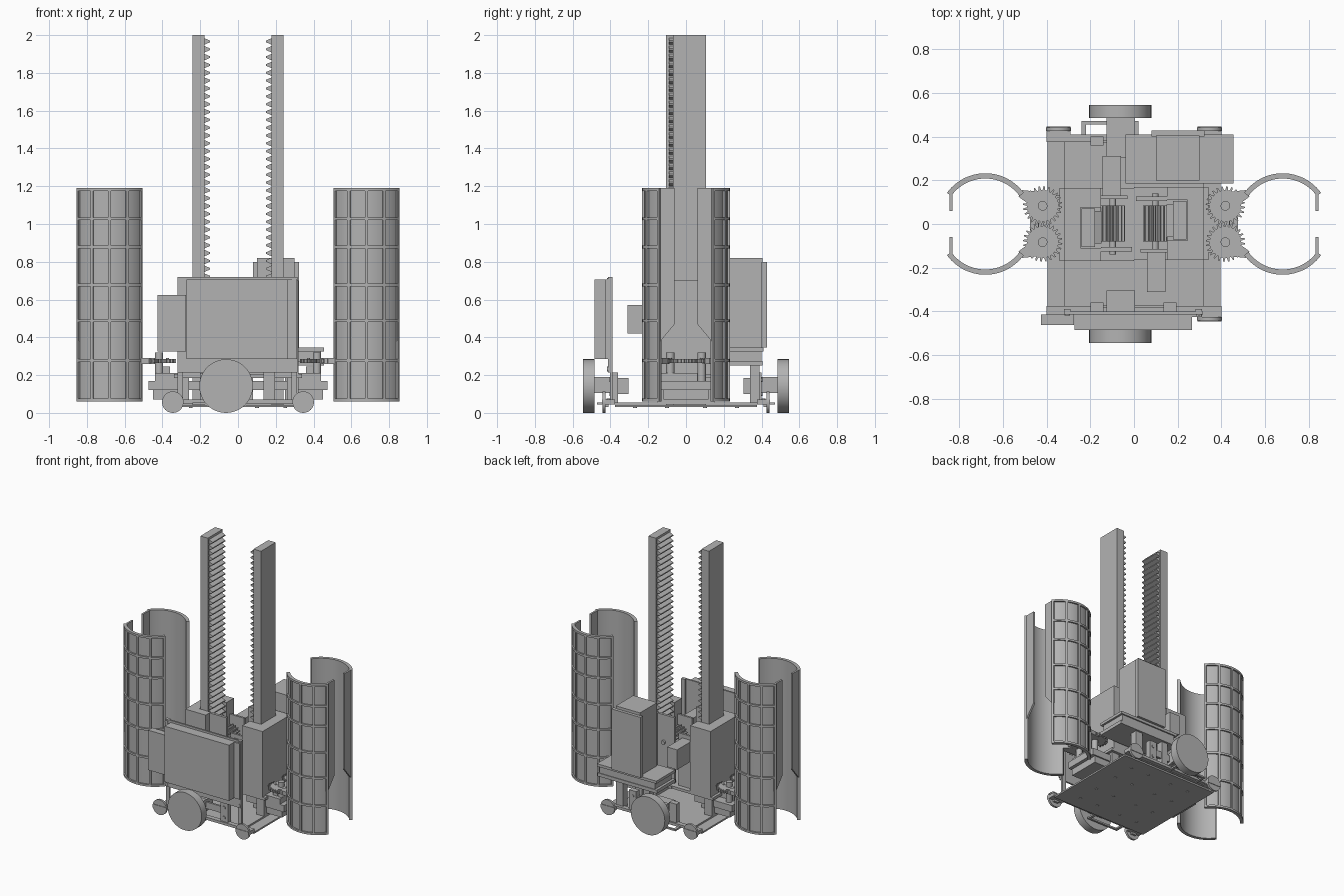
import bpy, bmesh
from math import sin, cos, pi, radians
from mathutils import Vector

old = bpy.data.objects.get("Cube")
if old:
    bpy.data.objects.remove(old)

grey = bpy.data.materials.new("plain grey")
grey.use_nodes = True
grey.diffuse_color = (0.45, 0.45, 0.45, 1)
grey.node_tree.nodes["Principled BSDF"].inputs["Base Color"].default_value = (0.45, 0.45, 0.45, 1)


def finish(name, bm, smooth=False):
    bmesh.ops.recalc_face_normals(bm, faces=bm.faces[:])
    mesh = bpy.data.meshes.new(name)
    bm.to_mesh(mesh)
    bm.free()
    mesh.materials.append(grey)
    ob = bpy.data.objects.new(name, mesh)
    bpy.context.collection.objects.link(ob)
    if smooth:
        bpy.ops.object.select_all(action='DESELECT')
        ob.select_set(True)
        bpy.context.view_layer.objects.active = ob
        bpy.ops.object.shade_smooth_by_angle(angle=radians(30))
    return ob


def add_prism(bm, pts, axis, lo, hi):
    """Extrude a 2D outline along an axis; outline is in the other two axes in order."""
    def place(p, d):
        c = list(p)
        c.insert("xyz".index(axis), d)
        return Vector(c)
    a = [bm.verts.new(place(p, lo)) for p in pts]
    b = [bm.verts.new(place(p, hi)) for p in pts]
    bm.faces.new(a[::-1])
    bm.faces.new(b)
    for i in range(len(pts)):
        j = (i + 1) % len(pts)
        bm.faces.new((a[i], a[j], b[j], b[i]))


def prism(name, pts, axis, lo, hi, smooth=False):
    bm = bmesh.new()
    add_prism(bm, pts, axis, lo, hi)
    return finish(name, bm, smooth)


def box(name, x0, x1, y0, y1, z0, z1):
    return prism(name, [(x0, y0), (x1, y0), (x1, y1), (x0, y1)], "z", z0, z1)


def circle(cu, cv, r, n=32):
    return [(cu + r * cos(2 * pi * i / n), cv + r * sin(2 * pi * i / n)) for i in range(n)]


def disc(name, cu, cv, r, axis, lo, hi, n=32):
    return prism(name, circle(cu, cv, r, n), axis, lo, hi, n > 16)


def gear_outline(cu, cv, r, depth, teeth):
    pts = []
    for i in range(teeth):
        for f, rr in ((0, r - depth), (0.35, r - depth), (0.55, r), (0.8, r)):
            a = 2 * pi * (i + f) / teeth
            pts.append((cu + rr * cos(a), cv + rr * sin(a)))
    return pts


def arc_band(cx, cy, r0, r1, a0, a1, sy, n):
    angs = [radians(a0 + (a1 - a0) * i / n) for i in range(n + 1)]
    return ([(cx + r1 * cos(a), cy + sy * r1 * sin(a)) for a in angs]
            + [(cx + r0 * cos(a), cy + sy * r0 * sin(a)) for a in reversed(angs)])


# Gripper shells: curved wall, outer rib grid, flat finger plate, gear and arm
Z0, Z1 = 0.06, 1.19
for sx, side in ((-1, "right"), (1, "left")):
    for sy, end in ((-1, "front"), (1, "back")):
        tag = f"{side}_{end}"
        cx, cy = sx * 0.68, sy * 0.015
        prism(f"shell_{tag}", arc_band(cx, cy, 0.193, 0.206, 36, 144, sy, 28), "z", Z0, Z1, True)
        bm = bmesh.new()
        for z in (0.06, 0.27, 0.48, 0.67, 0.87, 1.02, 1.175):
            add_prism(bm, arc_band(cx, cy, 0.204, 0.217, 36, 144, sy, 28), "z", z, z + 0.015)
        for a in (38, 64, 90, 116, 142):
            add_prism(bm, arc_band(cx, cy, 0.204, 0.217, a - 2, a + 2, sy, 2), "z", Z0, Z1)
        finish(f"shell_ribs_{tag}", bm, True)
        x = sx * 0.838
        prism(f"finger_plate_{tag}",
              [(sy * 0.06, Z1), (sy * 0.15, Z1), (sy * 0.15, 0.38), (sy * 0.135, 0.38), (sy * 0.06, 0.47)],
              "x", x - 0.007, x + 0.007)
        gx, gy = sx * 0.418, sy * 0.083
        prism(f"grip_gear_{tag}", gear_outline(gx, gy, 0.09, 0.018, 24), "z", 0.265, 0.285)
        disc(f"gear_hub_{tag}", gx, gy, 0.022, "z", 0.16, 0.32, 20)
        prism(f"grip_arm_{tag}", [(gx + sx * 0.02, gy + sy * 0.065), (gx + sx * 0.095, sy * 0.155),
                                  (gx + sx * 0.11, sy * 0.125), (gx + sx * 0.06, gy + sy * 0.005)],
              "z", 0.26, 0.29)
        # Gear bolts
        for d in (-0.045, 0.045):
            disc(f"gear_bolt_{tag}", gx + d, gy, 0.008, "z", 0.28, 0.29, 12)

# Grip servos
for sx, side in ((-1, "right"), (1, "left")):
    def sbox(name, a, b, *rest):
        box(f"{name}_{side}", min(sx * a, sx * b), max(sx * a, sx * b), *rest)
    sbox("servo_body", 0.32, 0.45, -0.12, 0.12, 0.07, 0.12)
    sbox("servo_flange", 0.16, 0.475, -0.13, 0.13, 0.12, 0.17)
    sbox("servo_top", 0.31, 0.44, -0.13, 0.06, 0.17, 0.21)
    sbox("servo_cable_box", 0.36, 0.4, -0.1, -0.07, 0.21, 0.245)

# Lift racks, housings, pinions and motors, with half-turn symmetry
for s, side in ((-1, "right"), (1, "left")):
    def tbox(name, x0, x1, y0, y1, z0, z1):
        xs, ys = sorted((s * x0, s * x1)), sorted((s * y0, s * y1))
        return box(f"{name}_{side}", *xs, *ys, z0, z1)
    tbox("rack_column", 0.178, 0.24, -0.07, 0.105, 0.04, 2.0)
    bm = bmesh.new()
    pitch = 0.0415
    for i in range(44):
        z = 1.99 - pitch * (i + 1)
        add_prism(bm, [(s * 0.18, z), (s * 0.148, z + 0.014), (s * 0.148, z + 0.022), (s * 0.18, z + 0.036)],
                  "y", min(s * -0.06, s * 0.09), max(s * -0.06, s * 0.09))
    finish(f"rack_teeth_{side}", bm)
    # Housing is a hollow channel around the column
    tbox("housing_outer_wall", 0.245, 0.32, -0.165, 0.17, 0.2, 0.7)
    tbox("housing_front_wall", 0.15, 0.245, -0.165, -0.075, 0.2, 0.7)
    tbox("housing_back_wall", 0.15, 0.245, 0.11, 0.17, 0.2, 0.7)
    tbox("housing_foot", 0.0, 0.34, -0.165, 0.17, 0.185, 0.205)
    tbox("gear_plate_inner", 0.01, 0.15, 0.105, 0.125, 0.2, 0.7)
    tbox("gear_plate_outer", 0.03, 0.15, -0.13, -0.115, 0.2, 0.6)
    tbox("housing_leg", 0.26, 0.32, -0.15, 0.15, 0.05, 0.2)
    prism(f"pinion_{side}", gear_outline(s * 0.097, 0.495, 0.056, 0.014, 14), "y", -0.08, 0.085)
    disc(f"pinion_shaft_{side}", s * 0.097, 0.495, 0.015, "y", -0.14, 0.14, 16)
    tbox("lift_motor", 0.06, 0.143, -0.31, -0.13, 0.42, 0.57)

# Base plates and cross bars
box("base_plate", -0.395, 0.395, -0.375, 0.375, 0.03, 0.042)
box("deck_plate", -0.32, 0.32, -0.38, 0.38, 0.044, 0.056)
for sx in (-1, 1):
    for sy in (-1, 1):
        x, y = sx * 0.345, sy * 0.41
        # Caster mounts and caster discs
        box("caster_mount", x - 0.055, x + 0.055, y - 0.035, y + 0.035, 0.044, 0.07)
        box("caster_fork", x - 0.02, x + 0.02, min(y, y + sy * 0.02), max(y, y + sy * 0.02), 0.03, 0.06)
        disc("caster_wheel", x, 0.057, 0.057, "y", sy * 0.433 - 0.008, sy * 0.433 + 0.008)
        for d in (-0.025, 0.025):
            disc("caster_bolt", x + d, y, 0.011, "z", 0.065, 0.075, 14)
        # Underside bolts
        for u in (0.1, 0.25):
            for v in (0.1, 0.27):
                disc("base_bolt", sx * u, sy * v, 0.01, "z", 0.026, 0.034, 12)
for sy, end in ((-1, "front"), (1, "back")):
    def ybox(name, x0, x1, a, b, z0, z1):
        ys = sorted((sy * a, sy * b))
        box(f"{name}_{end}", x0, x1, *ys, z0, z1)
    # Drive wheels with motors
    disc(f"drive_wheel_{end}", -0.063, 0.142, 0.142, "y", min(sy * 0.485, sy * 0.545), max(sy * 0.485, sy * 0.545), 48)
    ybox("drive_hub", -0.125, 0.005, 0.38, 0.487, 0.105, 0.19)
    ybox("drive_motor", -0.125, 0.005, 0.305, 0.4, 0.1, 0.185)
    ybox("motor_bracket_a", -0.2, -0.14, 0.36, 0.4, 0.056, 0.21)
    ybox("motor_bracket_b", 0.135, 0.195, 0.36, 0.4, 0.056, 0.215)
    ybox("bracket_bar", -0.2, 0.195, 0.37, 0.385, 0.12, 0.17)
    for z in (0.1, 0.175):
        disc(f"bracket_bolt_{end}", 0.165, z, 0.012, "y", min(sy * 0.395, sy * 0.405), max(sy * 0.395, sy * 0.405), 14)
    # Open guard frame under the wheel
    ybox("guard_rail", -0.24, 0.02, 0.455, 0.47, 0.044, 0.056)
    ybox("guard_end_a", -0.24, -0.22, 0.37, 0.46, 0.044, 0.056)
    ybox("guard_end_b", 0.0, 0.02, 0.37, 0.46, 0.044, 0.056)
    ybox("cross_bar", -0.3, 0.3, 0.375, 0.41, 0.05, 0.07)

# Front control panel, control box and side pack
box("front_panel", -0.32, 0.315, -0.413, -0.4, 0.215, 0.72)
for x in (-0.305, 0.297):
    box("panel_post", x - 0.015, x + 0.015, -0.402, -0.388, 0.06, 0.72)
    for z in (0.232, 0.7):
        disc("panel_bolt", x, z, 0.013, "y", -0.418, -0.41, 16)
box("control_box", -0.272, 0.265, -0.485, -0.413, 0.285, 0.705)
box("control_box_side", 0.262, 0.312, -0.425, -0.41, 0.285, 0.705)
box("side_pack", -0.425, -0.275, -0.462, -0.413, 0.325, 0.625)

# Rear tray with tall pack
box("tray_floor", -0.04, 0.455, 0.185, 0.405, 0.25, 0.275)
box("tray_body", -0.02, 0.44, 0.2, 0.4, 0.275, 0.335)
box("tray_lip", -0.04, 0.455, 0.185, 0.41, 0.325, 0.345)
box("tray_clip", 0.1, 0.3, 0.37, 0.425, 0.345, 0.38)
box("tall_pack", 0.1, 0.3, 0.2, 0.405, 0.34, 0.82)
box("pack_cover", 0.08, 0.322, 0.4, 0.428, 0.345, 0.8)
box("tray_support_left", 0.25, 0.31, 0.34, 0.39, 0.05, 0.255)
box("tray_support_right", 0.03, 0.08, 0.34, 0.39, 0.05, 0.255)
